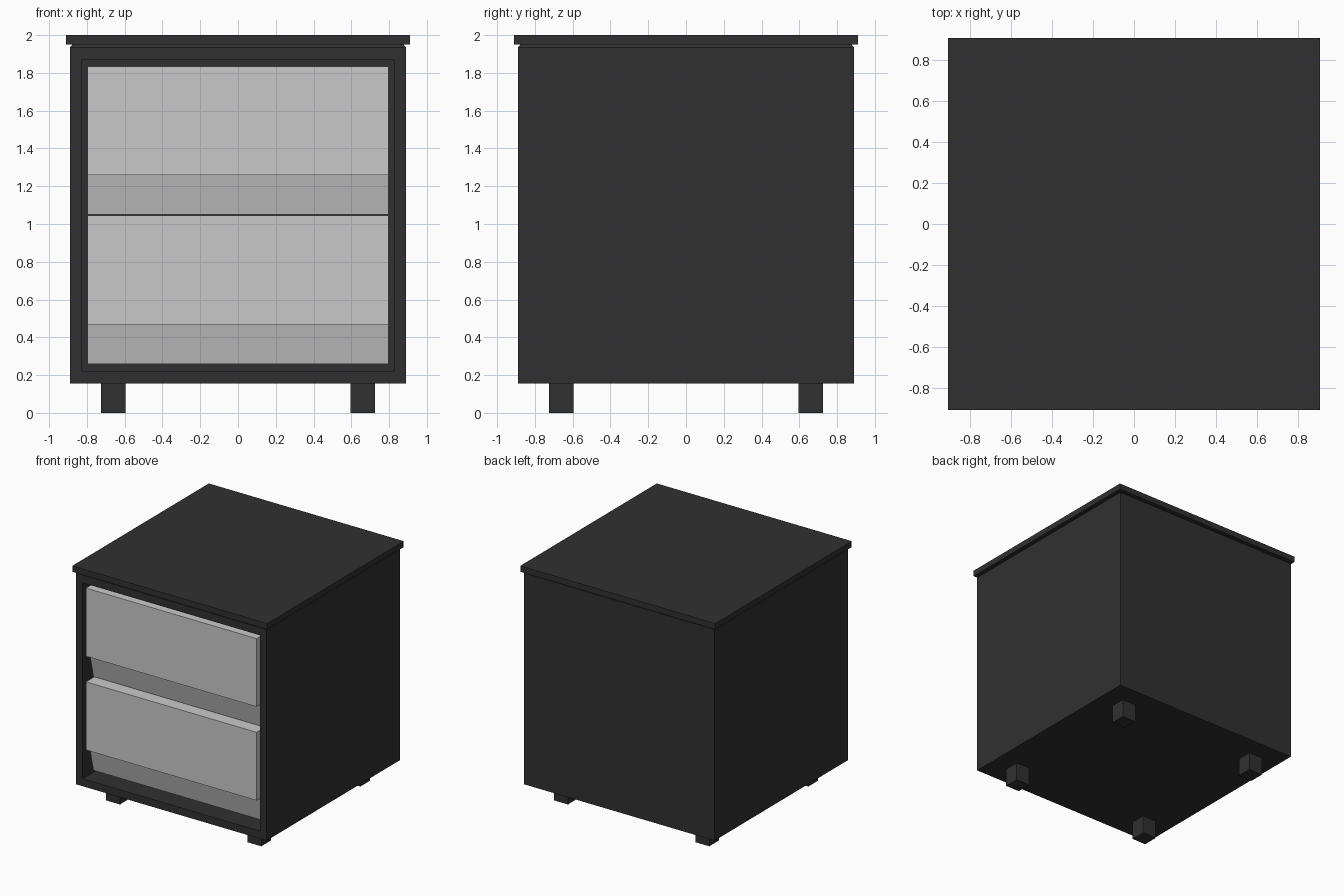
import bpy, bmesh

if "Cube" in bpy.data.objects:
    bpy.data.objects.remove(bpy.data.objects["Cube"])


def material(name, value):
    m = bpy.data.materials.new(name)
    m.diffuse_color = (value, value, value, 1)
    m.use_nodes = True
    m.node_tree.nodes["Principled BSDF"].inputs["Base Color"].default_value = m.diffuse_color
    return m


DARK = material("charcoal", 0.030)
LIGHT = material("light grey", 0.59)


def finish(bm, name, mat):
    bmesh.ops.recalc_face_normals(bm, faces=bm.faces[:])
    me = bpy.data.meshes.new(name)
    bm.to_mesh(me)
    bm.free()
    me.materials.append(mat)
    ob = bpy.data.objects.new(name, me)
    bpy.context.collection.objects.link(ob)
    return ob


def box_bm(lo, hi):
    bm = bmesh.new()
    bmesh.ops.create_cube(bm, size=1)
    for v in bm.verts:
        v.co = [(a + b) / 2 + c * (b - a) for a, b, c in zip(lo, hi, v.co)]
    return bm


# Cabinet body: chamfered top rim, front opening hollowed out
bm = box_bm((-0.89, -0.89, 0.155), (0.89, 0.89, 1.935))
bm.normal_update()
top = max(bm.faces, key=lambda f: f.normal.z)
front = min(bm.faces, key=lambda f: f.normal.y)
bmesh.ops.inset_region(bm, faces=[front], thickness=0.09)
cavity = bmesh.ops.extrude_face_region(bm, geom=[front])
bmesh.ops.translate(bm, vec=(0, 1.7, 0),
                    verts=[g for g in cavity["geom"] if isinstance(g, bmesh.types.BMVert)])
bmesh.ops.delete(bm, geom=[front], context='FACES_ONLY')
bmesh.ops.inset_region(bm, faces=[top], thickness=0.02)
for v in top.verts:
    v.co.z = 1.951
finish(bm, "cabinet_body", DARK)

# Overhanging top board
finish(box_bm((-0.91, -0.91, 1.95), (0.91, 0.91, 2.0)), "top_board", DARK)

# Four square feet
for sx in (-1, 1):
    for sy in (-1, 1):
        x, y = sx * 0.66, sy * 0.66
        side = ("front" if sy < 0 else "back") + ("_left" if sx < 0 else "_right")
        finish(box_bm((x - 0.065, y - 0.065, 0), (x + 0.065, y + 0.065, 0.16)),
               side + "_foot", DARK)

# Drawers: flat front with a slanted finger recess along the bottom (y, z profile)
PROFILE = [(-0.89, 0.785), (-0.89, 0.21), (-0.84, 0.21), (-0.79, 0), (0.75, 0), (0.75, 0.785)]
for name, z0 in (("upper_drawer", 1.05), ("lower_drawer", 0.259)):
    bm = bmesh.new()
    face = bm.faces.new([bm.verts.new((-0.797, y, z0 + z)) for y, z in PROFILE])
    ext = bmesh.ops.extrude_face_region(bm, geom=[face])
    bmesh.ops.translate(bm, vec=(1.594, 0, 0),
                        verts=[g for g in ext["geom"] if isinstance(g, bmesh.types.BMVert)])
    finish(bm, name, LIGHT)
